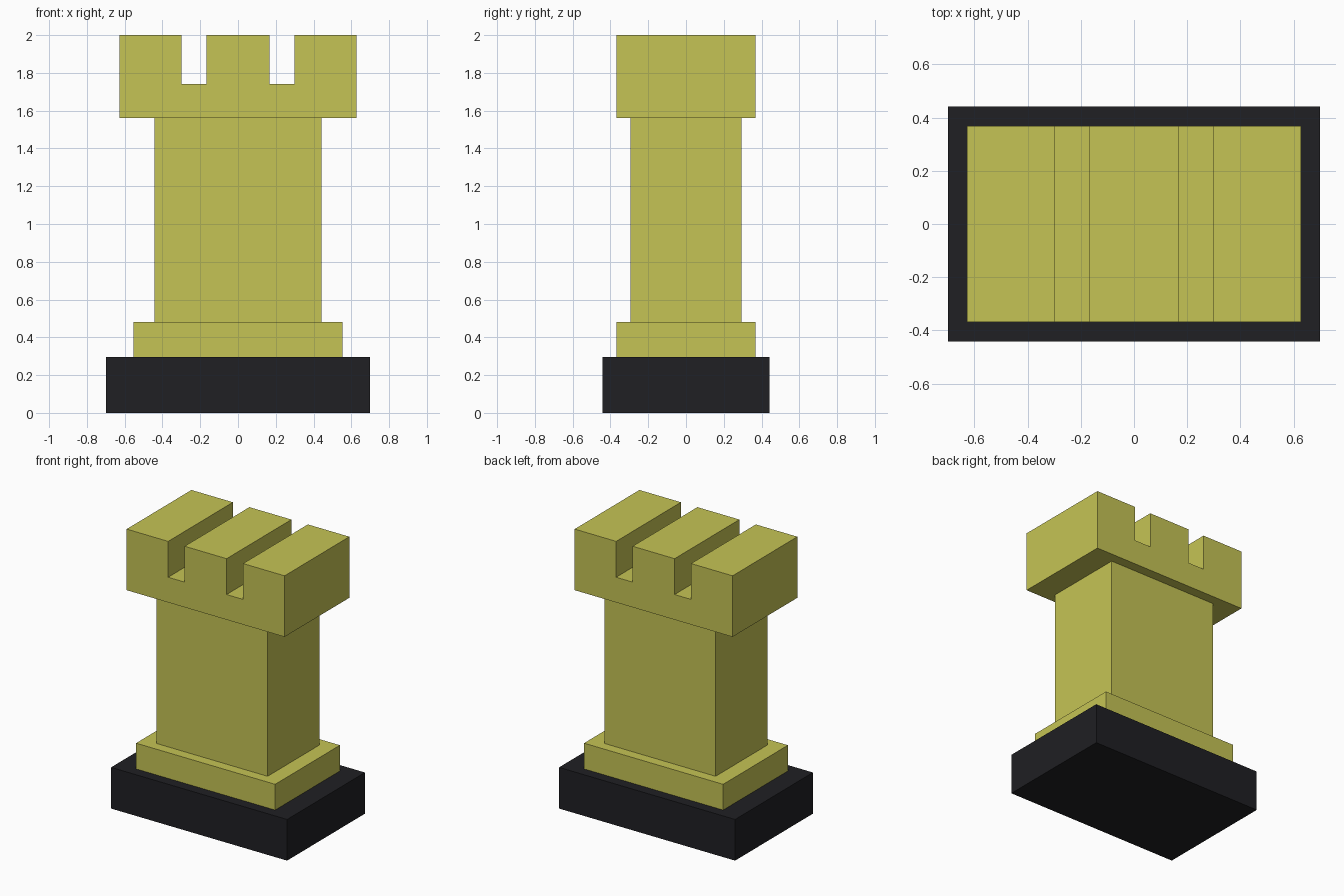
import bpy, bmesh

if "Cube" in bpy.data.objects:
    bpy.data.objects.remove(bpy.data.objects["Cube"])


def material(name, rgb):
    m = bpy.data.materials.new(name)
    m.diffuse_color = (*rgb, 1)
    m.use_nodes = True
    m.node_tree.nodes["Principled BSDF"].inputs["Base Color"].default_value = m.diffuse_color
    return m


YELLOW = material("yellow", (0.56, 0.55, 0.09))
BLACK = material("black", (0.014, 0.014, 0.017))


def prism(name, outline, half_depth, mat):
    """Extrude a front (x, z) outline symmetrically along y."""
    bm = bmesh.new()
    face = bm.faces.new([bm.verts.new((x, -half_depth, z)) for x, z in outline])
    new = bmesh.ops.extrude_face_region(bm, geom=[face])["geom"]
    verts = [v for v in new if isinstance(v, bmesh.types.BMVert)]
    bmesh.ops.translate(bm, verts=verts, vec=(0, 2 * half_depth, 0))
    bmesh.ops.recalc_face_normals(bm, faces=bm.faces)
    mesh = bpy.data.meshes.new(name)
    bm.to_mesh(mesh)
    bm.free()
    mesh.materials.append(mat)
    obj = bpy.data.objects.new(name, mesh)
    bpy.context.collection.objects.link(obj)


def mirrored(right):
    """Complete a right-hand profile with its mirror image."""
    return right + [(-x, z) for x, z in reversed(right)]


# Stacked blocks: name, half width, half depth, bottom, top, material
for name, w, d, z0, z1, mat in [
    ("base", 0.70, 0.442, 0.0, 0.296, BLACK),
    ("plinth", 0.553, 0.368, 0.296, 0.481, YELLOW),
    ("shaft", 0.442, 0.295, 0.481, 1.561, YELLOW),
]:
    prism(name, mirrored([(w, z0), (w, z1)]), d, mat)

# Head with two notches running front to back
prism("battlement", mirrored([
    (0.628, 1.561), (0.628, 2.0), (0.298, 2.0),
    (0.298, 1.742), (0.167, 1.742), (0.167, 2.0),
]), 0.368, YELLOW)
